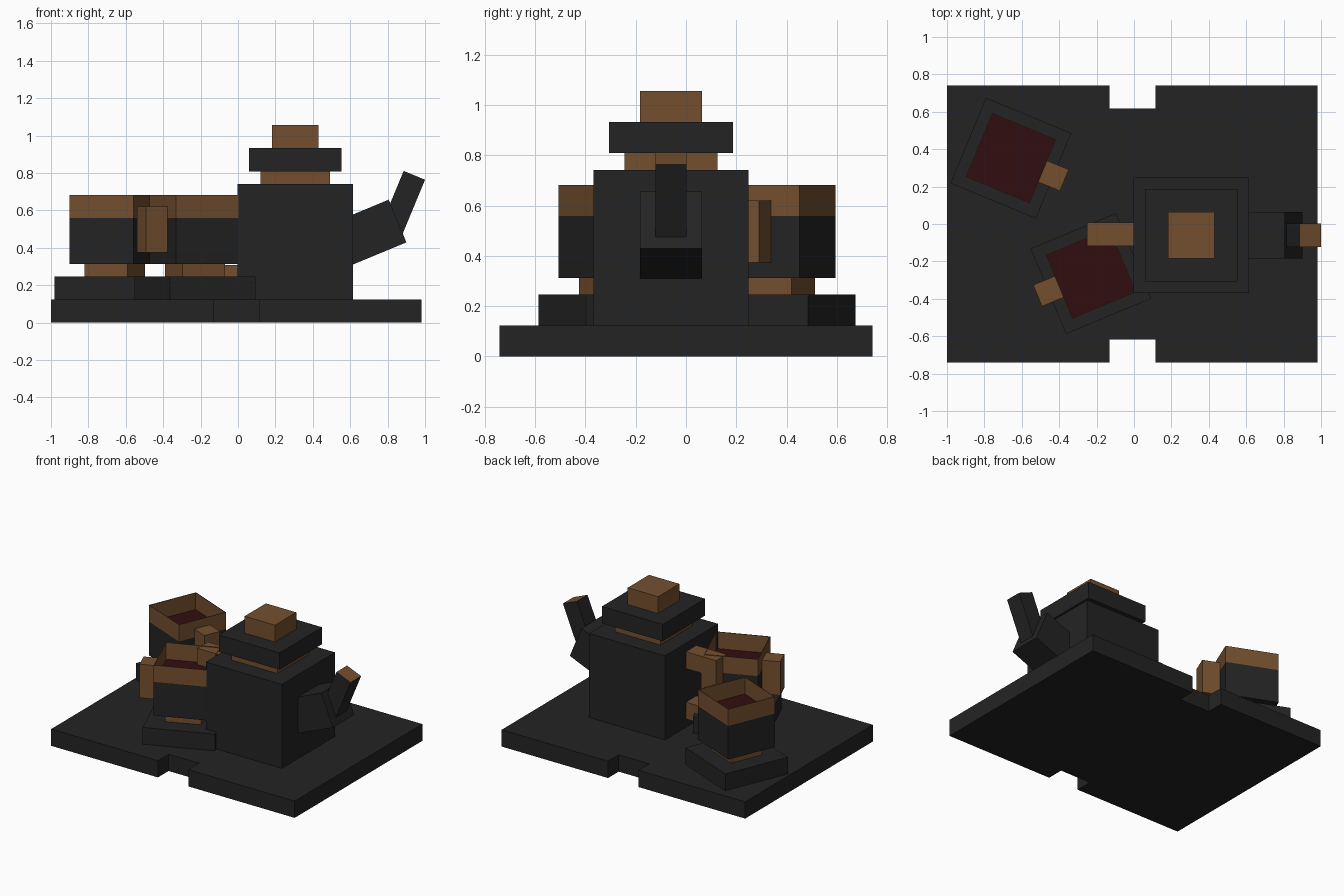
import bpy, bmesh, math
from mathutils import Matrix, Vector

if "Cube" in bpy.data.objects:
    bpy.data.objects.remove(bpy.data.objects["Cube"])

U = 0.1235                 # basic block unit
TILT = math.radians(22.5)
POT_X, POT_Y = 0.306, -0.06


def material(name, rgb):
    m = bpy.data.materials.new(name)
    m.diffuse_color = (*rgb, 1)
    m.use_nodes = True
    m.node_tree.nodes["Principled BSDF"].inputs["Base Color"].default_value = m.diffuse_color
    return m


DARK = material("dark_iron", (0.0175, 0.0175, 0.0175))
TAN = material("warm_brown", (0.172, 0.078, 0.028))
RED = material("deep_red_tea", (0.031, 0.0042, 0.005))


def finish(name, bm, mats):
    me = bpy.data.meshes.new(name)
    bm.to_mesh(me)
    bm.free()
    for m in mats:
        me.materials.append(m)
    ob = bpy.data.objects.new(name, me)
    bpy.context.collection.objects.link(ob)
    return ob


def box(name, center, size, mat, rot=None, top=None):
    """Box with optional rotation and an optional second colour on its top face."""
    bm = bmesh.new()
    bmesh.ops.create_cube(bm, size=1, matrix=Matrix.Diagonal((*size, 1)))
    if top:
        for f in bm.faces:
            f.material_index = int(f.normal.z > 0.9)
    bm.transform(Matrix.Translation(center) @ (rot or Matrix.Identity(4)))
    return finish(name, bm, [mat, top] if top else [mat])


# Tray: slab with a notch in the front and back edges
bm = bmesh.new()
front = [(-1, -6 * U), (-0.132, -6 * U), (-0.132, -5 * U),
         (0.115, -5 * U), (0.115, -6 * U), (0.98, -6 * U)]
outline = front + [(x, -y) for x, y in reversed(front)]
face = bm.faces.new([bm.verts.new((x, y, 0)) for x, y in outline])
ext = bmesh.ops.extrude_face_region(bm, geom=[face])
bmesh.ops.translate(bm, vec=(0, 0, U),
                    verts=[v for v in ext["geom"] if isinstance(v, bmesh.types.BMVert)])
bmesh.ops.recalc_face_normals(bm, faces=bm.faces)
finish("tray", bm, [DARK])

# Teapot: body, neck, lid and knob stacked upwards
for name, width, z0, z1, mat in (("pot_body", 5, 1, 6, DARK),
                                 ("pot_neck", 3, 6, 6.55, TAN),
                                 ("pot_lid", 4, 6.55, 7.55, DARK),
                                 ("pot_knob", 2, 7.55, 8.55, TAN)):
    box(name, (POT_X, POT_Y, (z0 + z1) / 2 * U),
        (width * U, width * U, (z1 - z0) * U), mat)

# Spout: tilted base and narrower tip with a brown opening
box("spout_base", (0.682, POT_Y, 0.472), (3 * U, 2 * U, 2 * U), DARK,
    Matrix.Rotation(-TILT, 4, 'Y'))
box("spout_tip", (0.872, POT_Y, 0.616), (U, U, 3 * U), DARK,
    Matrix.Rotation(TILT, 4, 'Y'), top=TAN)

# Teapot handle: upper bar, grip, lower bar
for name, x0, x1, z0, z1 in (("pot_handle_upper", -0.25, -0.003, 4.5, 5.5),
                             ("pot_handle_grip", -0.25, -0.25 + U, 2.5, 4.5),
                             ("pot_handle_lower", -0.25, -0.003, 1.5, 2.5)):
    box(name, ((x0 + x1) / 2, POT_Y + 0.005, (z0 + z1) / 2 * U),
        (x1 - x0, U, (z1 - z0) * U), TAN)


def cup(label, x, y, angle, side):
    """Saucer, foot, body filled with tea, thin rim and handle."""
    rot = Matrix.Rotation(angle, 4, 'Z')

    def part(name, lx, w, z0, z1, mat, top=None):
        p = rot @ Vector((lx, 0, 0))
        box(label + name, (x + p.x, y + p.y, (z0 + z1) / 2 * U),
            (w * U, w * U, (z1 - z0) * U), mat, rot, top)

    part("_saucer", 0, 4, 1, 2, DARK)
    part("_foot", 0, 2, 2, 2.53, TAN)
    part("_body", 0, 3, 2.53, 4.53, DARK, RED)
    part("_handle", side * 2 * U, 1, 3.03, 5.03, TAN)
    # Rim: four very thin walls above the tea
    bm = bmesh.new()
    for i in range(4):
        m = (Matrix.Translation((x, y, 5.03 * U)) @ rot
             @ Matrix.Rotation(i * math.pi / 2, 4, 'Z')
             @ Matrix.Translation((1.5 * U - 0.002, 0, 0))
             @ Matrix.Diagonal((0.004, 3 * U, U, 1)))
        bmesh.ops.create_cube(bm, size=1, matrix=m)
    finish(label + "_rim", bm, [TAN])


cup("back_cup", -0.658, 0.352, -TILT, 1)
cup("front_cup", -0.23, -0.265, TILT, -1)
